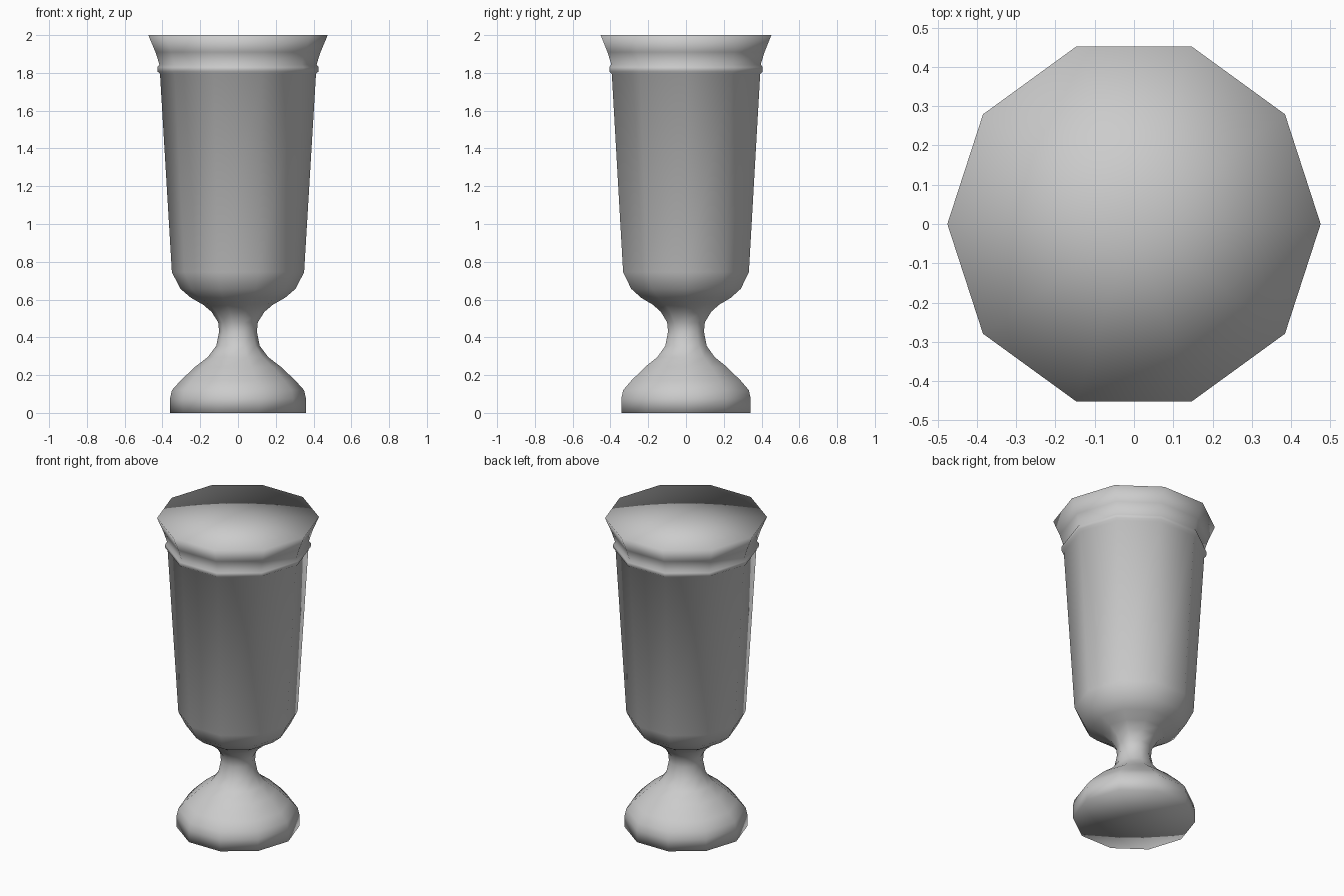
import bpy
import bmesh
import math

SIDES = 10

cube = bpy.data.objects.get("Cube")
if cube:
    bpy.data.objects.remove(cube, do_unlink=True)


def make_material(name, colour):
    mat = bpy.data.materials.new(name)
    mat.use_nodes = True
    mat.diffuse_color = colour
    mat.node_tree.nodes["Principled BSDF"].inputs["Base Color"].default_value = colour
    return mat


def lathe(name, profile, mat):
    """Turn a (radius, height) profile around the z axis."""
    bm = bmesh.new()
    verts = [bm.verts.new((r, 0, z)) for r, z in profile]
    edges = [bm.edges.new(pair) for pair in zip(verts, verts[1:])]
    bmesh.ops.spin(bm, geom=verts + edges, cent=(0, 0, 0), axis=(0, 0, 1),
                   angle=math.tau, steps=SIDES)
    bmesh.ops.remove_doubles(bm, verts=bm.verts[:], dist=0.0005)
    bmesh.ops.recalc_face_normals(bm, faces=bm.faces[:])
    for face in bm.faces:
        face.smooth = True
    mesh = bpy.data.meshes.new(name)
    bm.to_mesh(mesh)
    bm.free()
    mesh.materials.append(mat)
    obj = bpy.data.objects.new(name, mesh)
    bpy.context.collection.objects.link(obj)
    return obj


grey = make_material("light grey", (0.6, 0.6, 0.6, 1))

# Profile sections, from the underside up to the closed top
foot = [(0, 0), (0.36, 0), (0.36, 0.075), (0.35, 0.12), (0.305, 0.17), (0.228, 0.243)]
stem = [(0.16, 0.295), (0.115, 0.355), (0.1, 0.43), (0.105, 0.48), (0.14, 0.535)]
bowl = [(0.185, 0.573), (0.25, 0.61), (0.305, 0.657), (0.35, 0.745), (0.413, 1.795)]
band = [(0.427, 1.808), (0.427, 1.83), (0.416, 1.845)]
lip = [(0.437, 1.91), (0.475, 2), (0, 2)]

lathe("goblet", foot + stem + bowl + band + lip, grey)
